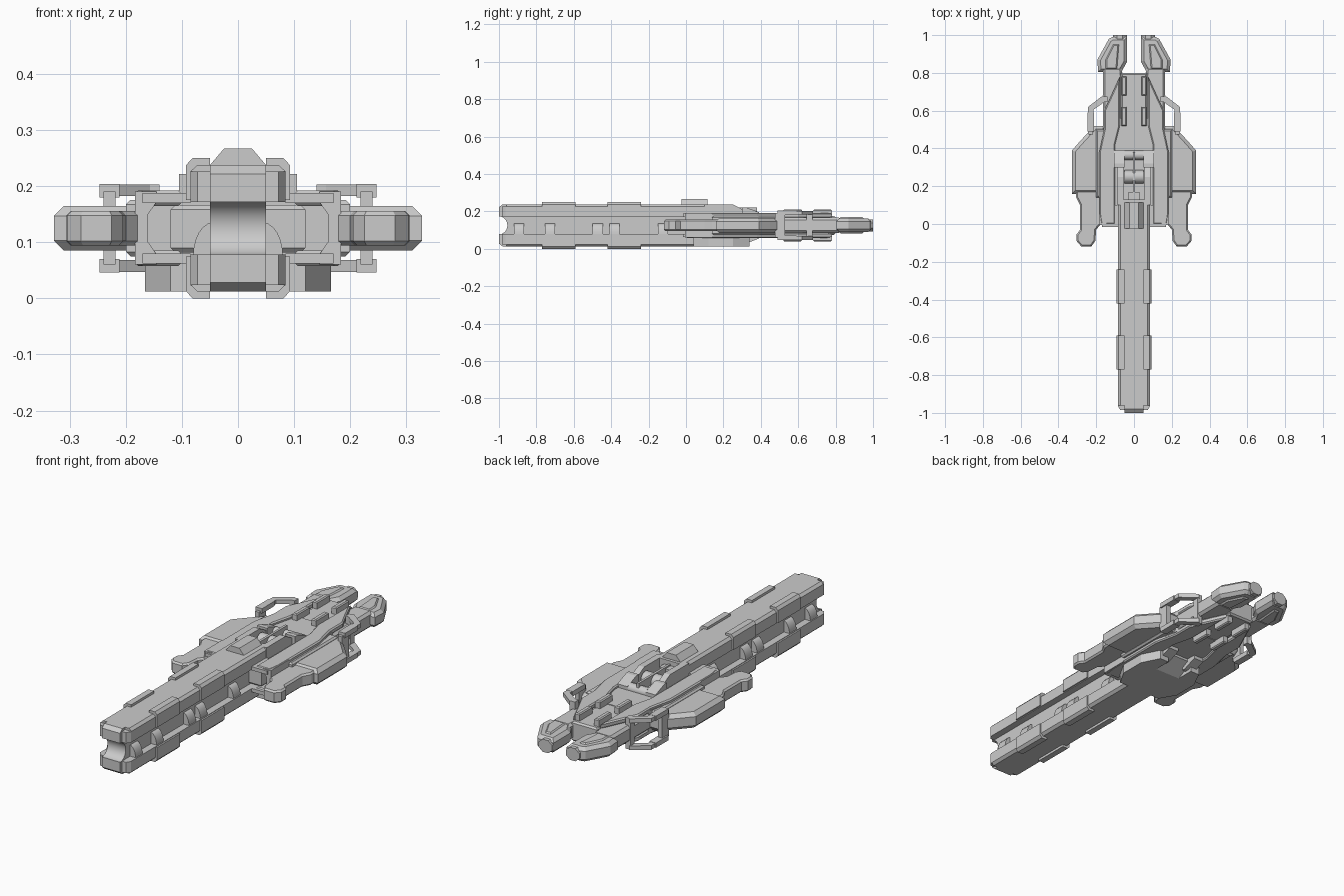
import bpy, bmesh, math
from mathutils import Vector

if "Cube" in bpy.data.objects:
    bpy.data.objects.remove(bpy.data.objects["Cube"], do_unlink=True)

MID = 0.125  # height of the horizontal symmetry plane

hull_grey = bpy.data.materials.new("hull_grey")
hull_grey.use_nodes = True
hull_grey.diffuse_color = (0.6, 0.6, 0.6, 1)
hull_grey.node_tree.nodes["Principled BSDF"].inputs["Base Color"].default_value = (0.6, 0.6, 0.6, 1)

AXES = {
    "x": lambda u, v, w: Vector((w, u, v)),
    "y": lambda u, v, w: Vector((u, w, v)),
    "z": lambda u, v, w: Vector((u, v, w)),
}


def prism(name, pts, lo, hi, axis="z", chamfer=0, mx=False, mz=False, smooth=False):
    """Extrude an outline along an axis, chamfer its rims, mirror left/right and top/bottom."""
    place = AXES[axis]
    for sx in ((1, -1) if mx else (1,)):
        for sz in ((1, -1) if mz else (1,)):
            bm = bmesh.new()
            a = [bm.verts.new(place(u, v, lo)) for u, v in pts]
            b = [bm.verts.new(place(u, v, hi)) for u, v in pts]
            caps = [bm.faces.new(a), bm.faces.new(b)]
            for i in range(len(pts)):
                j = (i + 1) % len(pts)
                bm.faces.new((a[i], a[j], b[j], b[i]))
            bmesh.ops.recalc_face_normals(bm, faces=bm.faces)
            if chamfer:
                rims = [e for f in caps for e in f.edges]
                bmesh.ops.bevel(bm, geom=rims, offset=chamfer, segments=1,
                                profile=0.5, affect="EDGES")
            for v in bm.verts:
                v.co.x *= sx
                v.co.z = MID + (v.co.z - MID) * sz
            bmesh.ops.recalc_face_normals(bm, faces=bm.faces)
            label = name
            if mx:
                label += "_left" if sx > 0 else "_right"
            if mz:
                label += "_upper" if sz > 0 else "_lower"
            me = bpy.data.meshes.new(label)
            bm.to_mesh(me)
            bm.free()
            me.materials.append(hull_grey)
            ob = bpy.data.objects.new(label, me)
            bpy.context.collection.objects.link(ob)
            if smooth:
                bpy.ops.object.select_all(action="DESELECT")
                ob.select_set(True)
                bpy.context.view_layer.objects.active = ob
                bpy.ops.object.shade_smooth_by_angle(angle=math.radians(35))


def rect(u0, u1, v0, v1):
    return [(u0, v0), (u1, v0), (u1, v1), (u0, v1)]


def sym(half):
    """Close a half outline by reflecting it across the centre line."""
    return half + [(-u, v) for u, v in reversed(half)]


def arc(cu, cv, ru, rv, start, end, n):
    angles = [math.radians(start + (end - start) * i / n) for i in range(n + 1)]
    return [(cu + ru * math.cos(t), cv + rv * math.sin(t)) for t in angles]


# Long twin rails of the forward gun, with a chamfered section
rail = sym([(0.085, 0.172), (0.085, 0.226), (0.072, 0.238)])
prism("gun_rail", rail, -0.96, 0.13, "y", mz=True)
prism("rail_nose", [(-1, 0.172), (-1, 0.222), (-0.98, 0.238), (-0.9, 0.238), (-0.9, 0.172)],
      -0.05, 0.05, "x", mz=True)
prism("nose_cheek", [(0.05, -0.985), (0.072, -0.985), (0.085, -0.965), (0.085, -0.95), (0.05, -0.95)],
      0.172, 0.226, mx=True, mz=True)

# Core between the rails, ending in a hollow curved muzzle
muzzle = arc(-1, MID, 0.045, 0.048, -90, 90, 12)
prism("gun_core", muzzle + [(0.2, 0.173), (0.2, 0.077)], -0.05, 0.05, "x", smooth=True)

# Armour pads on the rail corners
pad = [(0.05, 0.175), (0.093, 0.175), (0.093, 0.237), (0.081, 0.25), (0.05, 0.25)]
for y in (-0.77, -0.42):
    prism("rail_pad", pad, y, y + 0.18, "y", mx=True, mz=True)

# Rounded clips in the side groove
clip = [(0.04, 0.07)] + arc(0.045, 0.075, 0.035, 0.06, 0, 90, 6) + [(0.04, 0.135)]
for y in (-0.92, -0.755, -0.5, -0.41, -0.15):
    prism("groove_clip", clip, y, y + 0.055, "y", mx=True, smooth=True)

# Bridge block on top of the gun
prism("bridge", sym([(0.052, 0.235), (0.025, 0.267)]), -0.025, 0.115, "y")

# Rail tails that slope down into the hull, around an open bay
tail = [(0.1, 0.172), (0.1, 0.238), (0.25, 0.238), (0.34, 0.19), (0.34, 0.172)]
prism("rail_tail", tail, 0.055, 0.087, "x", mx=True, mz=True)
prism("tail_cap", [(0.3, 0.17), (0.3, 0.222), (0.32, 0.222), (0.39, 0.195), (0.39, 0.17)],
      0.05, 0.105, "x", mx=True, mz=True)
prism("lower_bay_cover", [(0.1, 0.078), (0.1, 0.012), (0.25, 0.012), (0.34, 0.06), (0.34, 0.078)],
      -0.06, 0.06, "x")
prism("bay_drum", arc(0.25, 0.185, 0.035, 0.035, 0, 337.5, 15), -0.05, 0.05, "x", smooth=True)
prism("bay_roller", arc(0.365, 0.18, 0.025, 0.025, 0, 330, 11), -0.05, 0.05, "x", smooth=True)
prism("bay_divider", rect(-0.006, 0.006, 0.13, 0.38), 0.17, 0.222)
prism("bay_front_block", rect(-0.03, 0.03, 0.12, 0.17), 0.17, 0.215)

# Central hull and its stepped decks
prism("main_hull", sym([(0.178, 0.1), (0.182, 0.38), (0.158, 0.52), (0.07, 0.56)]),
      0.072, 0.178)
deck = [(0.1, 0.0), (0.175, 0.0), (0.184, 0.06), (0.184, 0.38), (0.158, 0.5), (0.158, 0.6),
        (0.125, 0.67), (0.075, 0.78), (0.075, 0.52), (0.1, 0.42)]
prism("deck_plate", deck, 0.165, 0.192, chamfer=0.006, mx=True, mz=True)
prism("spine", sym([(0.07, 0.36), (0.07, 0.8)]), 0.075, 0.175, chamfer=0.008)
for y in (0.52, 0.68):
    prism("spine_block", rect(0.04, 0.066, y, y + 0.1), 0.165, 0.21, chamfer=0.005,
          mx=True, mz=True)

# Hollow intakes at the front of the hull
prism("intake_wall", [(0.145, 0.172), (0.16, 0.15), (0.16, 0.1), (0.145, 0.078),
                      (0.145, 0.06), (0.184, 0.06), (0.184, 0.19), (0.145, 0.19)],
      -0.005, 0.14, "y", mx=True)
prism("intake_lip", rect(0.085, 0.17, -0.015, 0.1), 0.17, 0.188, mx=True, mz=True)
prism("intake_box", rect(0.04, 0.12, 0.015, 0.12), 0.082, 0.166, chamfer=0.008, mx=True)

# Faceted belly armour under the hull
belly = [(0.07, 0.04), (0.12, 0.04), (0.166, 0.12), (0.166, 0.25), (0.12, 0.34), (0.07, 0.34)]
prism("belly_plate", belly, 0.012, 0.075, mx=True)

# Broad side wings with chamfered rims
wing = [(0.15, 0.16), (0.328, 0.16), (0.328, 0.39), (0.275, 0.45), (0.21, 0.52), (0.15, 0.52)]
prism("side_wing", wing, 0.085, 0.165, chamfer=0.018, mx=True)
prism("wing_root", rect(0.15, 0.2, 0.14, 0.5), 0.075, 0.175, chamfer=0.008, mx=True)

# Forward prongs of the wings
prong = [(0.175, 0.0), (0.2, -0.03), (0.205, -0.09), (0.225, -0.118), (0.28, -0.118),
         (0.304, -0.09), (0.304, -0.055), (0.285, -0.03), (0.285, 0.1), (0.306, 0.14),
         (0.306, 0.2), (0.175, 0.2)]
prism("wing_prong", prong, 0.094, 0.156, chamfer=0.008, mx=True)

# Looped struts behind the wings
strut = [(0.14, 0.665), (0.165, 0.68), (0.243, 0.62), (0.243, 0.5), (0.215, 0.5),
         (0.215, 0.605), (0.15, 0.65)]
prism("strut_arm", strut, 0.182, 0.203, mx=True, mz=True)
prism("strut_foot", rect(0.211, 0.247, 0.49, 0.59), 0.18, 0.204, mx=True, mz=True)
prism("strut_post", rect(0.218, 0.24, 0.475, 0.53), 0.06, 0.19, mx=True)
prism("strut_root", rect(0.14, 0.168, 0.645, 0.675), 0.047, 0.203, mx=True)

# Rear pylons
pylon = [(0.06, 0.5), (0.165, 0.5), (0.165, 0.83), (0.065, 0.83), (0.06, 0.78)]
prism("engine_pylon", pylon, 0.085, 0.166, chamfer=0.012, mx=True)

# Engines with eight-sided nozzles
engine = [(0.07, 0.8), (0.19, 0.805), (0.194, 0.87), (0.133, 0.98), (0.115, 0.99),
          (0.036, 0.99), (0.036, 0.86)]
prism("engine_pod", engine, 0.09, 0.163, chamfer=0.016, mx=True)
prism("engine_ridge", [(0.09, 0.82), (0.15, 0.82), (0.15, 0.87), (0.11, 0.95), (0.08, 0.95)],
      0.083, 0.169, chamfer=0.006, mx=True)
prism("engine_nozzle", arc(0.075, MID, 0.04, 0.034, 22.5, 337.5, 7), 0.94, 1.0, "y", mx=True)
